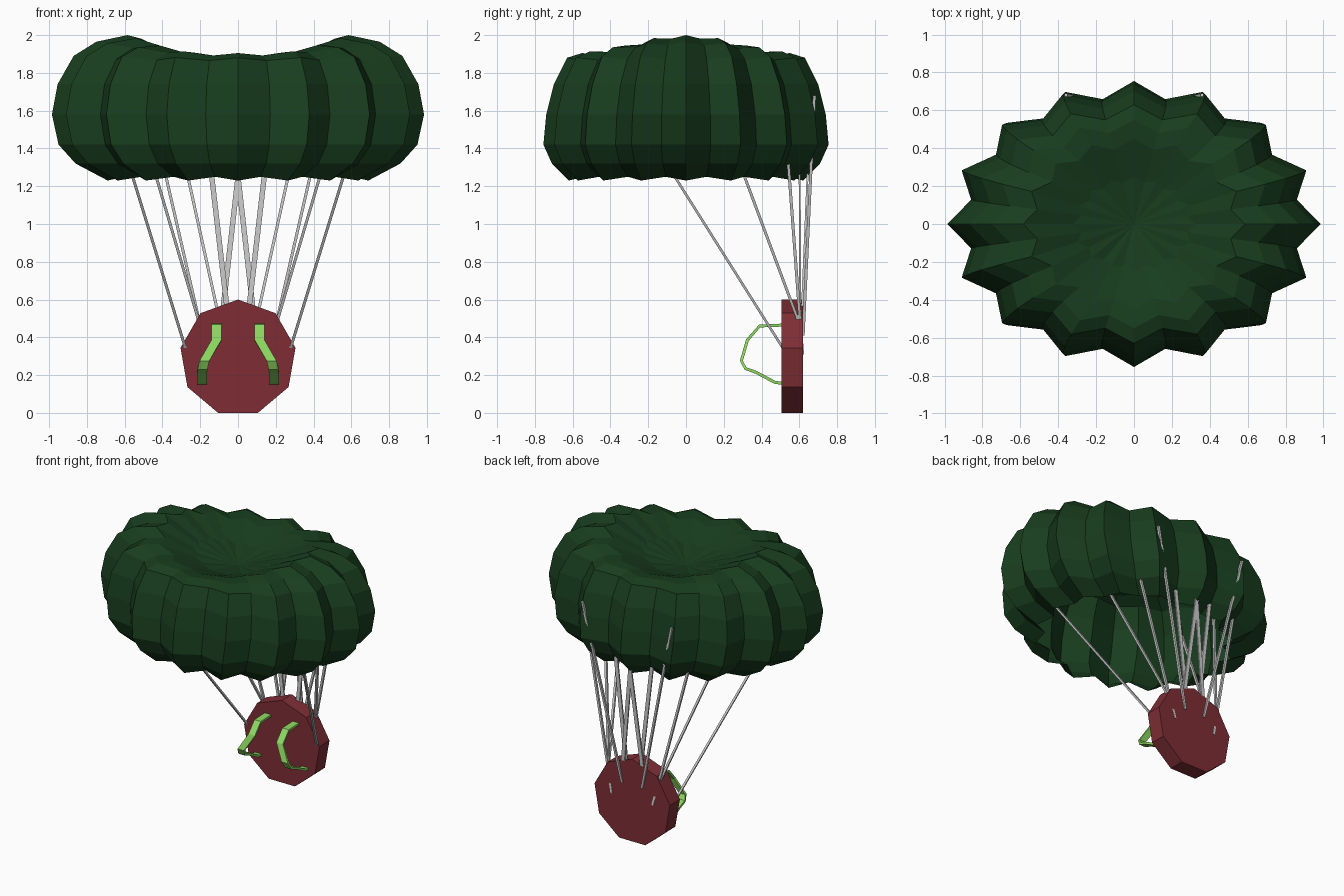
import bpy, bmesh, math
from mathutils import Vector

if "Cube" in bpy.data.objects:
    bpy.data.objects.remove(bpy.data.objects["Cube"])


def material(name, rgb):
    m = bpy.data.materials.new(name)
    m.diffuse_color = (*rgb, 1)
    m.use_nodes = True
    m.node_tree.nodes["Principled BSDF"].inputs["Base Color"].default_value = m.diffuse_color
    return m


def make_object(name, bm, mat=None):
    bmesh.ops.recalc_face_normals(bm, faces=bm.faces)
    me = bpy.data.meshes.new(name)
    bm.to_mesh(me)
    bm.free()
    ob = bpy.data.objects.new(name, me)
    bpy.context.collection.objects.link(ob)
    if mat:
        me.materials.append(mat)
    return ob


def sweep(bm, sections):
    """Skin a list of equal-length point loops and cap both ends."""
    rings = [[bm.verts.new(p) for p in s] for s in sections]
    n = len(rings[0])
    for a, b in zip(rings, rings[1:]):
        for i in range(n):
            j = (i + 1) % n
            bm.faces.new((a[i], a[j], b[j], b[i]))
    bm.faces.new(rings[0])
    bm.faces.new(rings[-1])


canopy_green = material("canopy_green", (0.009, 0.047, 0.013))
pack_red = material("pack_red", (0.21, 0.027, 0.036))
strap_green = material("strap_green", (0.27, 0.68, 0.12))

# Canopy: 16 gores, blending a side profile and a front profile (radius, z)
side = [(.69, 1.23), (.86, 1.32), (.95, 1.42), (.985, 1.58), (.955, 1.74),
        (.87, 1.89), (.75, 1.965), (.585, 2.0), (.32, 1.88)]
front = [(.62, 1.23), (.71, 1.32), (.755, 1.42), (.74, 1.58), (.70, 1.74),
         (.63, 1.88), (.55, 1.905), (.45, 1.89), (.25, 1.825)]
bm = bmesh.new()
rings = []
for k, ((rx, zx), (ry, zy)) in enumerate(zip(side, front)):
    ring = []
    for i in range(32):
        a = i * math.pi / 16
        c, s = math.cos(a), math.sin(a)
        valley = i % 2
        f = .89 if valley else 1
        z = zx * c * c + zy * s * s
        if valley:
            z += .02 if k == 0 else (-.015 if k > 4 else 0)
        ring.append(bm.verts.new((rx * c * f, ry * s * f, z)))
    rings.append(ring)
for a, b in zip(rings, rings[1:]):
    for i in range(32):
        j = (i + 1) % 32
        bm.faces.new((a[i], a[j], b[j], b[i]))
centre = bm.verts.new((0, 0, 1.78))
for i in range(32):
    bm.faces.new((rings[-1][i], rings[-1][(i + 1) % 32], centre))
make_object("canopy", bm, canopy_green)

# Pack: nine-sided upright disc
bm = bmesh.new()
loops = []
for y in (.505, .62):
    loops.append([(.309 * math.sin(i * math.tau / 9), y,
                   .291 + .309 * math.cos(i * math.tau / 9)) for i in range(9)])
sweep(bm, loops)
make_object("pack", bm, pack_red)

# Shoulder straps: flat bands bowed out of the front of the pack (x, y, z)
path = [(.113, .52, .465), (.113, .39, .46), (.113, .325, .385),
        (.178, .293, .275), (.188, .315, .235), (.19, .37, .215),
        (.19, .47, .162), (.19, .52, .155)]
for sx, label in ((-1, "left"), (1, "right")):
    bm = bmesh.new()
    sections = []
    for i, (x, y, z) in enumerate(path):
        p, q = path[max(i - 1, 0)], path[min(i + 1, len(path) - 1)]
        t = Vector((0, q[1] - p[1], q[2] - p[2])).normalized()
        n = Vector((0, -t.z, t.y)) * .008
        o, w = Vector((sx * x, y, z)), Vector((.026, 0, 0))
        sections.append([o - w - n, o + w - n, o + w + n, o - w + n])
    sweep(bm, sections)
    make_object("shoulder_strap_" + label, bm, strap_green)

# Suspension lines: (bottom, top, half width, half depth), mirrored in x
lines = [((.265, .54, .30), (.69, -.33, 1.68), .008, .008),
         ((.20, .605, .46), (.56, .15, 1.68), .008, .008),
         ((.165, .617, .31), (.48, .515, 1.68), .008, .008),
         ((.08, .62, .41), (.36, .68, 1.68), .008, .008),
         ((.052, .605, .50), (.185, .60, 1.65), .014, .005),
         ((.085, .612, .50), (-.045, .66, 1.65), .014, .005)]
bm = bmesh.new()
for sx in (-1, 1):
    for a, b, w, d in lines:
        sweep(bm, [[(sx * p[0] + u * w, p[1] + v * d, p[2])
                    for u, v in ((-1, -1), (1, -1), (1, 1), (-1, 1))]
                   for p in (a, b)])
make_object("suspension_lines", bm)
